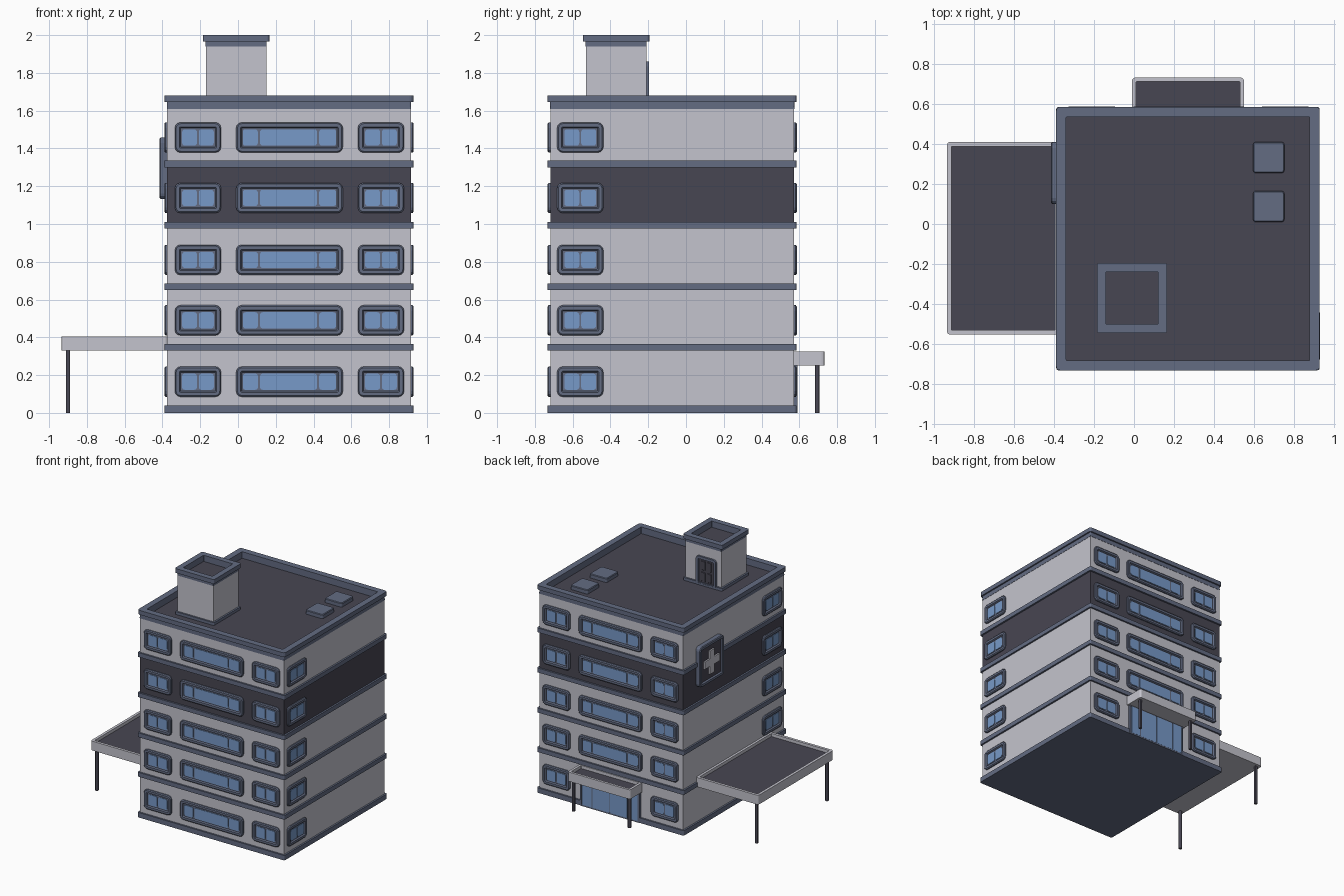
import bpy, bmesh, math
from mathutils import Matrix, Vector

if "Cube" in bpy.data.objects:
    bpy.data.objects.remove(bpy.data.objects["Cube"])


def material(name, rgb):
    m = bpy.data.materials.new(name)
    m.diffuse_color = (*rgb, 1)
    m.use_nodes = True
    m.node_tree.nodes["Principled BSDF"].inputs["Base Color"].default_value = m.diffuse_color
    return m


WALL = material("pale grey wall", (0.55, 0.55, 0.61))
SLATE = material("slate trim", (0.125, 0.149, 0.225))
DARK = material("charcoal", (0.064, 0.061, 0.085))
GLASS = material("blue glass", (0.185, 0.32, 0.58))

CX, CY, HALF = 0.27, -0.073, 0.645      # building centre and wall half width
BAND = 0.659                            # half width of floor bands


def frame(normal, origin):
    """Placement whose local z points along the outward normal."""
    n = Vector(normal)
    if abs(n.z) > 0.5:
        u, v = Vector((1, 0, 0)), Vector((0, 1, 0))
    else:
        v = Vector((0, 0, 1))
        u = v.cross(n)
    m = Matrix((u, v, n)).transposed().to_4x4()
    m.translation = Vector(origin)
    return m


def outline(x0, x1, y0, y1, r, seg=3):
    if r <= 0.0005:
        return [(x0, y0), (x1, y0), (x1, y1), (x0, y1)]
    pts = []
    for k, (cx, cy) in enumerate([(x0 + r, y0 + r), (x1 - r, y0 + r),
                                  (x1 - r, y1 - r), (x0 + r, y1 - r)]):
        for i in range(seg + 1):
            a = math.pi + (k + i / seg) * math.pi / 2
            pts.append((cx + r * math.cos(a), cy + r * math.sin(a)))
    return pts


def loft(bm, rect, r, sections, side=0, cap=0, bottom=True):
    """Rounded rectangle stepped through (inset, height) sections and capped."""
    x0, x1, y0, y1 = rect
    rings = []
    for inset, h in sections:
        rr = max(r - inset, 0.004) if r > 0 else 0
        pts = outline(x0 + inset, x1 - inset, y0 + inset, y1 - inset, rr)
        rings.append([bm.verts.new((x, y, h)) for x, y in pts])
    n = len(rings[0])
    for a, b in zip(rings, rings[1:]):
        for i in range(n):
            f = bm.faces.new((a[i], a[(i + 1) % n], b[(i + 1) % n], b[i]))
            f.material_index = side
    bm.faces.new(rings[-1]).material_index = cap
    if bottom:
        bm.faces.new(rings[0][::-1]).material_index = side


def mesh(name, bm, mats):
    me = bpy.data.meshes.new(name)
    bm.to_mesh(me)
    bm.free()
    for m in mats:
        me.materials.append(m)
    return me


def place(name, me, matrix=Matrix()):
    ob = bpy.data.objects.new(name, me)
    ob.matrix_world = matrix
    bpy.context.collection.objects.link(ob)
    return ob


def solid(name, rect, r, sections, mats, matrix=Matrix()):
    bm = bmesh.new()
    loft(bm, rect, r, sections, 0, len(mats) - 1)
    return place(name, mesh(name, bm, mats), matrix)


def square(half):
    return (CX - half, CX + half, CY - half, CY + half)


# storeys and the bands between them
bands = [(0.0, 0.04), (0.33, 0.365), (0.65, 0.685), (0.975, 1.01), (1.30, 1.335)]
tops = [b[0] for b in bands[1:]] + [1.62]
for i, (z0, z1) in enumerate(bands):
    solid(f"floor_band_{i + 1}", square(BAND), 0.012, [(0, z0), (0, z1)], [SLATE])
    solid(f"storey_{i + 1}", square(HALF), 0, [(0, z1), (0, tops[i])],
          [DARK if i == 3 else WALL])

# roof parapet with sunken dark deck
solid("parapet_lower", square(HALF + 0.002), 0, [(0, 1.61), (0, 1.62)], [SLATE])
solid("parapet", square(BAND), 0.02,
      [(0.012, 1.615), (0.012, 1.645), (0, 1.645), (0, 1.68), (0.05, 1.68), (0.05, 1.625)],
      [SLATE])
solid("roof_deck", square(BAND - 0.05), 0, [(0, 1.622), (0, 1.627)], [DARK])


# windows: raised rounded frame with glass panes
def window_mesh(name, width, panes):
    bm = bmesh.new()
    w, h = width / 2, 0.08
    loft(bm, (-w, w, -h, h), 0.03,
         [(0, 0), (0, 0.009), (0.007, 0.015), (0.024, 0.015), (0.03, 0.004)])
    for a, b in panes:
        loft(bm, (a, b, -0.043, 0.043), 0.014, [(0, 0.003), (0, 0.008)], 1, 1, False)
    return mesh(name, bm, [SLATE, GLASS])


small = window_mesh("small_window", 0.245, [(-0.084, -0.005), (0.005, 0.084)])
wide = window_mesh("wide_window", 0.565,
                   [(-0.247, -0.167), (-0.156, 0.146), (0.157, 0.247)])

for i, z in enumerate([0.165, 0.49, 0.81, 1.138, 1.458]):
    for label, s in (("front", -1), ("back", 1)):
        y = CY + s * HALF
        for x in (-0.212, 0.757):
            place(f"{label}_small_window", small, frame((0, s, 0), (x, y, z)))
        if label == "front" or i > 0:
            place(f"{label}_wide_window", wide, frame((0, s, 0), (0.2725, y, z)))
    for label, s in (("left", -1), ("right", 1)):
        place(f"{label}_side_window", small,
              frame((s, 0, 0), (CX + s * HALF, -0.56, z)))

# glazed entrance at the back
back = frame((0, 1, 0), (0.27, CY + HALF, 0))
solid("entrance_frame", (-0.265, 0.265, 0, 0.255), 0,
      [(0, 0), (0, 0.018), (0.012, 0.018), (0.012, 0.015)], [SLATE], back)
for a, b in ((-0.247, -0.165), (-0.155, -0.004), (0.004, 0.155), (0.165, 0.247)):
    solid("entrance_glass", (a, b, 0.012, 0.243), 0, [(0, 0.014), (0, 0.019)],
          [GLASS], back)


# tray canopies on thin posts
def canopy(name, rect, z0, z1, rim, posts):
    solid(name, rect, 0.015,
          [(0, z0), (0, z1), (rim, z1), (rim, z1 - 0.025)], [WALL, DARK])
    for x, y in posts:
        solid(name + "_post", (x - 0.011, x + 0.011, y - 0.011, y + 0.011), 0.006,
              [(0, 0), (0, z0 + 0.005)], [DARK])


canopy("side_canopy", (-0.935, -0.372, -0.553, 0.41), 0.33, 0.405, 0.022,
       [(-0.9, -0.52), (-0.9, 0.378)])
canopy("entrance_canopy", (-0.01, 0.55, 0.565, 0.732), 0.25, 0.325, 0.02,
       [(0.02, 0.695), (0.52, 0.695)])

# rooftop stair house
SX0, SX1, SY0, SY1 = -0.17, 0.15, -0.53, -0.21


def stair_rect(g):
    return (SX0 - g, SX1 + g, SY0 - g, SY1 + g)


solid("stair_house_plinth", stair_rect(0.014), 0.008, [(0, 1.62), (0, 1.65)], [SLATE])
solid("stair_house_wall", stair_rect(0), 0, [(0, 1.62), (0, 1.945)], [WALL])
solid("stair_house_cap", stair_rect(0.016), 0.012,
      [(0.014, 1.94), (0.014, 1.965), (0, 1.965), (0, 2.0), (0.045, 2.0), (0.045, 1.95)],
      [SLATE, DARK])
door = frame((0, 1, 0), (-0.04, SY1, 1.62))
solid("stair_door_frame", (-0.09, 0.09, 0, 0.24), 0.025,
      [(0, 0), (0, 0.015), (0.022, 0.015), (0.025, 0.006)], [SLATE, DARK], door)
for x in (-0.045, 0.007):
    for z in (0.04, 0.13):
        solid("stair_door_panel", (x, x + 0.04, z, z + 0.075), 0,
              [(0, 0.005), (0.004, 0.01)], [DARK], door)

# rooftop service boxes
for y in (0.0875, 0.3325):
    solid("roof_box", (0.595, 0.752, y - 0.078, y + 0.078), 0.015,
          [(0, 1.622), (0, 1.655), (0.005, 1.66)], [SLATE])

# medical cross sign on the left wall
sign = frame((-1, 0, 0), (CX - HALF, 0.255, 1.295))
solid("cross_sign_board", (-0.155, 0.155, -0.163, 0.163), 0.03,
      [(0, 0), (0, 0.034), (0.006, 0.04), (0.024, 0.04), (0.03, 0.028)],
      [SLATE, DARK], sign)
bm = bmesh.new()
a, b = 0.03, 0.095
quarter = [(b, -a), (b, a), (a, a)]
pts = []
for k in range(4):
    c, s = round(math.cos(k * math.pi / 2)), round(math.sin(k * math.pi / 2))
    pts += [(c * x - s * y, s * x + c * y) for x, y in quarter]
face = bm.faces.new([bm.verts.new((x, y, 0.026)) for x, y in pts])
top = bmesh.ops.extrude_face_region(bm, geom=[face])
bmesh.ops.translate(bm, vec=(0, 0, 0.014),
                    verts=[g for g in top["geom"] if isinstance(g, bmesh.types.BMVert)])
bmesh.ops.recalc_face_normals(bm, faces=bm.faces)
place("sign_cross", mesh("sign_cross", bm, [WALL]), sign)
